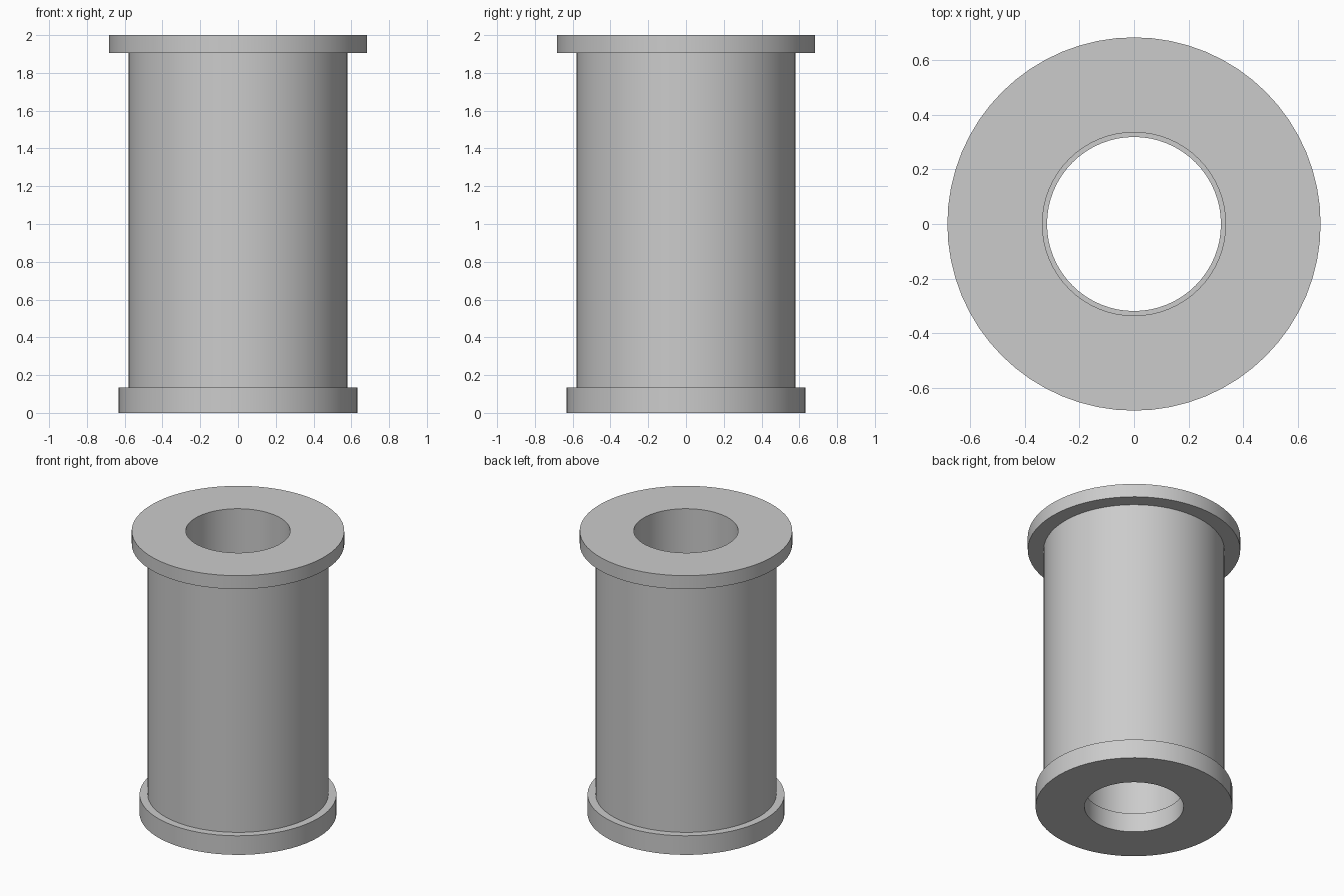
import bpy
import bmesh
import math

SEGMENTS = 64

cube = bpy.data.objects.get("Cube")
if cube:
    bpy.data.objects.remove(cube, do_unlink=True)

# Plain grey material
grey = bpy.data.materials.new("light_grey")
grey.use_nodes = True
colour = (0.6, 0.6, 0.6, 1)
grey.diffuse_color = colour
grey.node_tree.nodes["Principled BSDF"].inputs["Base Color"].default_value = colour


def lathe(name, profile):
    """Turn a closed (radius, height) outline around z into a solid ring."""
    bm = bmesh.new()
    rings = []
    for i in range(SEGMENTS):
        a = math.tau * i / SEGMENTS
        rings.append([bm.verts.new((r * math.cos(a), r * math.sin(a), z))
                      for r, z in profile])
    for i, ring in enumerate(rings):
        following = rings[(i + 1) % SEGMENTS]
        for j in range(len(profile)):
            k = (j + 1) % len(profile)
            bm.faces.new((ring[j], following[j], following[k], ring[k]))
    bmesh.ops.recalc_face_normals(bm, faces=bm.faces)
    mesh = bpy.data.meshes.new(name)
    bm.to_mesh(mesh)
    bm.free()
    mesh.materials.append(grey)
    obj = bpy.data.objects.new(name, mesh)
    bpy.context.collection.objects.link(obj)
    bpy.ops.object.select_all(action="DESELECT")
    obj.select_set(True)
    bpy.context.view_layer.objects.active = obj
    bpy.ops.object.shade_smooth_by_angle(angle=math.radians(30))
    return obj


# Heights and radii of the turned sleeve
base_top, flange_bottom, top = 0.135, 1.905, 2.0
base_r, body_r, flange_r = 0.632, 0.58, 0.682
lip_r, bore_r = 0.318, 0.335

lathe("flanged_sleeve", [
    # base collar
    (lip_r, 0), (base_r, 0), (base_r, base_top),
    # barrel
    (body_r, base_top), (body_r, flange_bottom),
    # top flange
    (flange_r, flange_bottom), (flange_r, top),
    # bore, narrowing to the lip in the base collar
    (bore_r, top), (bore_r, base_top), (lip_r, base_top),
])
